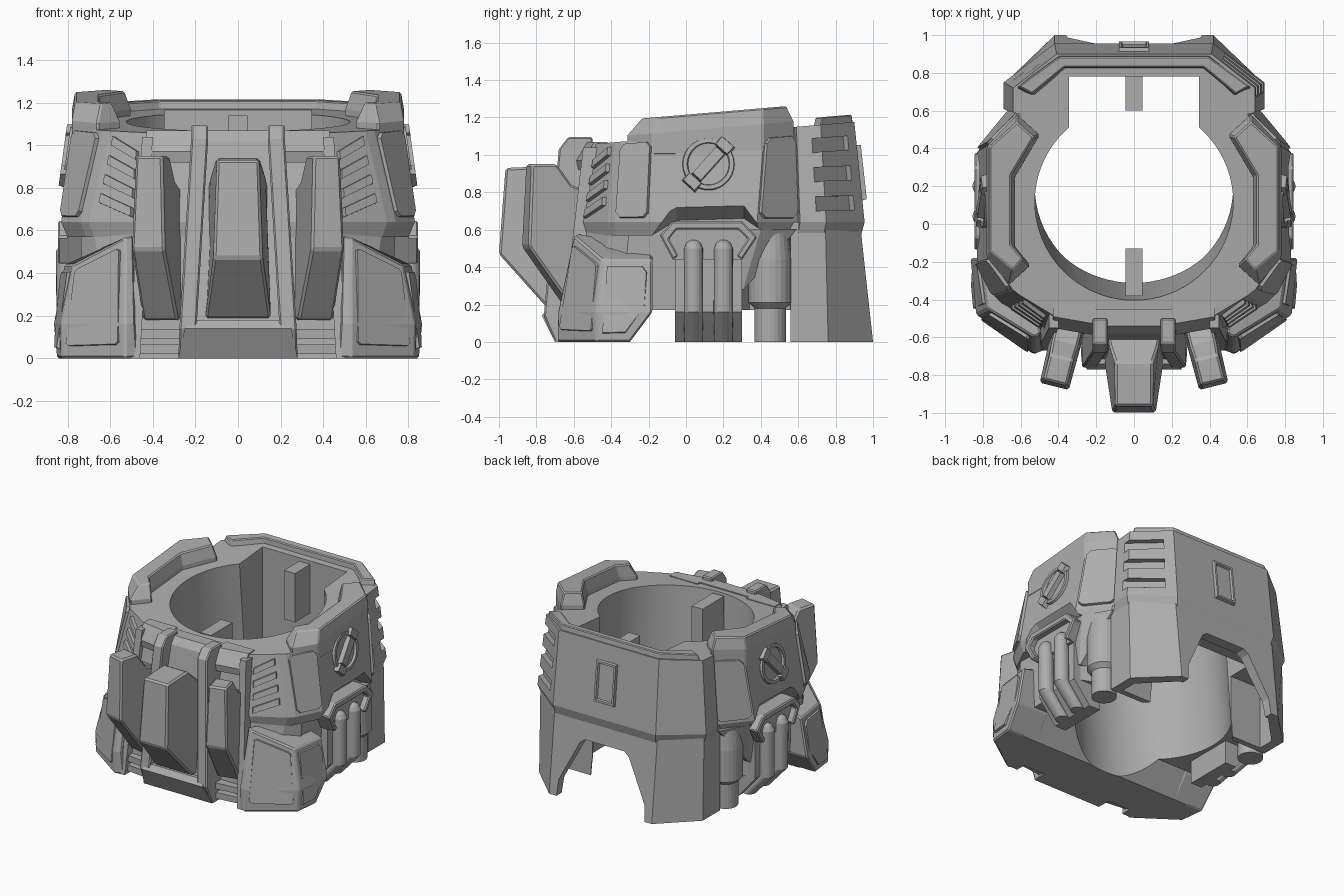
import bpy, bmesh
from math import sin, cos, pi, radians
from mathutils import Vector, Matrix

cube = bpy.data.objects.get("Cube")
if cube:
    bpy.data.objects.remove(cube, do_unlink=True)

grey = bpy.data.materials.new("warm_grey")
grey.use_nodes = True
grey.diffuse_color = (0.42, 0.42, 0.42, 1)
grey.node_tree.nodes["Principled BSDF"].inputs["Base Color"].default_value = grey.diffuse_color


def finish(name, bm, mirror=False, bevel=0.0):
    if mirror:
        geom = bm.verts[:] + bm.edges[:] + bm.faces[:]
        copy = bmesh.ops.duplicate(bm, geom=geom)["geom"]
        for v in copy:
            if isinstance(v, bmesh.types.BMVert):
                v.co.x *= -1
    bmesh.ops.recalc_face_normals(bm, faces=bm.faces[:])
    me = bpy.data.meshes.new(name)
    bm.to_mesh(me)
    bm.free()
    me.materials.append(grey)
    ob = bpy.data.objects.new(name, me)
    bpy.context.collection.objects.link(ob)
    if bevel:
        mod = ob.modifiers.new("edge", "BEVEL")
        mod.width, mod.limit_method, mod.angle_limit = bevel, "ANGLE", radians(35)
    return ob


def loft(name, sections, mirror=False, bevel=0.0):
    """Skin closed rings of equal length and cap both ends."""
    bm = bmesh.new()
    rings = [[bm.verts.new(p) for p in s] for s in sections]
    n = len(rings[0])
    for a, b in zip(rings, rings[1:]):
        for i in range(n):
            bm.faces.new((a[i], a[(i + 1) % n], b[(i + 1) % n], b[i]))
    bm.faces.new(rings[0])
    bm.faces.new(rings[-1])
    return finish(name, bm, mirror, bevel)


def panel(name, pts, up=0.02, down=0.03, rim=0.0, sink=0.01, mirror=True):
    """Raised plate on a surface, with chamfered edge and optional sunken middle."""
    pts = [Vector(p) for p in pts]
    c = sum(pts, Vector()) / len(pts)
    n = sum(((a - c).cross(b - c) for a, b in zip(pts, pts[1:] + pts[:1])), Vector()).normalized()
    if n.dot(Vector((c.x, c.y - 0.2, 0))) < 0:
        n = -n
    bm = bmesh.new()
    low = [bm.verts.new(p - n * down) for p in pts]
    top = [bm.verts.new(p + (c - p).normalized() * up * 0.5 + n * up) for p in pts]
    bm.faces.new(low)
    lid = bm.faces.new(top)
    for i in range(len(pts)):
        j = (i + 1) % len(pts)
        bm.faces.new((low[i], low[j], top[j], top[i]))
    bmesh.ops.recalc_face_normals(bm, faces=bm.faces[:])
    if rim:
        bmesh.ops.inset_individual(bm, faces=[lid], thickness=rim)
        bmesh.ops.inset_individual(bm, faces=[lid], thickness=0.008, depth=-sink)
    return finish(name, bm, mirror)


def on_quad(quad, uvs):
    a, b, c, d = (Vector(p) for p in quad)
    return [a.lerp(b, u).lerp(d.lerp(c, u), v) for u, v in uvs]


def rect(u0, v0, u1, v1, k=0.0):
    if not k:
        return [(u0, v0), (u1, v0), (u1, v1), (u0, v1)]
    h = k * 0.5
    return [(u0 + k, v0), (u1 - k, v0), (u1, v0 + h), (u1, v1 - h),
            (u1 - k, v1), (u0 + k, v1), (u0, v1 - h), (u0, v0 + h)]


def level(pts, z):
    return [(x, y, z(y) if callable(z) else z) for x, y in pts]


def sym(half, z):
    return level(half + [(-x, y) for x, y in reversed(half)], z)


def circle(x, y, z, r, n=20):
    return [(x + r * cos(2 * pi * i / n), y + r * sin(2 * pi * i / n), z) for i in range(n)]


def along_x(pts, x):
    return [(x, y, z) for y, z in pts]


def box(x0, x1, y0, y1, z):
    return level([(x0, y0), (x1, y0), (x1, y1), (x0, y1)], z)


def cut(ob, cutter):
    mod = ob.modifiers.new("cut", "BOOLEAN")
    mod.operation, mod.solver, mod.object = "DIFFERENCE", "EXACT", cutter
    bpy.context.view_layer.objects.active = ob
    bpy.ops.object.modifier_apply(modifier="cut")
    bpy.data.objects.remove(cutter, do_unlink=True)


def deck(y):
    return 1.10 + 0.085 * y


# Lower body and upper shell
flank = [(.72, .3), (.62, .34), (.62, .555), (.67, .56)]
lower = loft("lower_body", [
    sym([(.48, -.6), (.6, -.52), (.72, -.36)] + flank + [(.67, .76), (.42, 1)], 0),
    sym([(.42, -.56), (.68, -.4), (.74, -.3)] + flank + [(.67, .745), (.42, .93)], .64)])
waist = [(.42, -.58), (.7, -.42), (.74, -.38), (.83, -.2), (.83, .38), (.65, .6), (.69, .61), (.69, .75), (.42, .955)]
brim = [(.4, -.5), (.6, -.38), (.64, -.35), (.765, -.18), (.765, .42), (.6, .58), (.64, .59), (.64, .72), (.41, .9)]
shell = loft("upper_shell", [sym([(x * .965, y * .98) for x, y in waist], .57),
                             sym(waist, .64), sym(brim, deck)])

# Tilted bore, rear slot, hollow legs, rear arch, raised sides and side hoods
for ob in (lower, shell):
    cut(ob, loft("bore", [circle(0, .212 - .085 * z, z, .525, 72) for z in (-.2, 1.5)]))
    cut(ob, loft("rear_slot", [box(-.345, .345, .3, .78, z) for z in (-.2, 1.5)]))
cut(lower, loft("leg_hollow", [sym([(.3, .6), (.6, .6), (.6, .72), (.385, .94)], -.01),
                               sym([(.3, .6), (.6, .6), (.6, .68), (.385, .87)], .46)]))
arch = [(.37, -.1), (.35, .12), (.2, .42), (.16, .45)]
arch += [(-x, z) for x, z in reversed(arch)]
cut(lower, loft("arch", [[(x, y, z) for x, z in arch] for y in (.5, 1.2)]))
under = [(-.3, -.1), (-.3, 0), (-.18, .17), (.558, .17), (.558, -.1)]
cut(lower, loft("under_cut", [along_x(under, x) for x in (-1, 1)]))
hood = [(-.18, .5), (-.18, .57), (-.05, .73), (.31, .74), (.43, .58), (.43, .5)]
cut(shell, loft("hood_cut", [along_x([(y, z - .08 * (z > .6)) for y, z in hood], .73),
                             along_x([(y, z + .02 * (z > .6)) for y, z in hood], .86)], True))

# Rear corner vents cut into the shell
rear = [(*waist[8], .64), (*waist[7], .64), (*brim[7], deck(.72)), (*brim[8], deck(.9))]
for v in (.12, .42, .72):
    cut(shell, panel("vent", on_quad(rear, rect(.2, v, 1.2, v + .15)), .05, .04))
for ob in (lower, shell):
    bpy.context.view_layer.objects.active = ob
    ob.select_set(True)
    bpy.ops.object.shade_smooth_by_angle(angle=radians(7))
    ob.select_set(False)

# Raised collar around the top
side_rim = [(.66, -.32), (.78, -.175), (.78, .41), (.62, .58), (.5, .47), (.63, .25), (.63, -.12), (.55, -.22)]
rim_top = [(.64, -.24), (.765, -.14), (.765, .41), (.62, .54), (.53, .46), (.65, .26), (.65, -.11), (.59, -.18)]
loft("side_collar", [level(side_rim, 1.0), level(side_rim, lambda y: deck(y) + .03),
                     level(rim_top, lambda y: deck(y) + .115)], True, .008)
loft("rear_collar", [
    sym([(.07, .82), (.36, .82), (.52, .67), (.635, .71), (.405, .895), (.07, .9)], 1.1),
    sym([(.07, .83), (.37, .83), (.54, .69), (.61, .73), (.395, .885), (.07, .885)], lambda y: 1.14 + .085 * y)],
    False, .006)
for name, y0, y1 in (("front_tab", -.38, -.13), ("rear_tab", .6, .82)):
    loft(name, [box(-.045, .045, y0, y1, z) for z in (.78, deck(y0) - .01)])

# Shell panels
fore = [(*waist[2], .64), (*waist[3], .64), (*brim[3], deck(-.18)), (*brim[2], deck(-.35))]
aft = [(*waist[4], .64), (*waist[5], .64), (*brim[5], deck(.58)), (*brim[4], deck(.42))]
slant = [(*waist[0], .64), (*waist[1], .64), (*brim[1], deck(-.38)), (*brim[0], deck(-.5))]
panel("fore_panel", on_quad(fore, rect(.03, .04, 1, .98, .12)), .018)
panel("aft_panel", on_quad(aft, rect(.03, .03, .97, .92, .12)), .018)
for i in range(4):
    v = .04 + .21 * i
    panel("corner_slat", on_quad(slant, [(.25, v), (.9, v + .17), (.9, v + .28), (.25, v + .11)]), .022)
panel("rear_box", [(x, .955 - .11 * (z - .64), z) for x, z in rect(-.085, .75, .085, 1.06)],
      .025, .03, .02, .015, False)


# Round port on each side
def side(y, z):
    return (.83 - .137 * (z - .64), y, z)


panel("port_ring", [side(y, z) for y, z, _ in circle(.12, .95, 0, .145, 28)], .018, .03, .022, .03)
turn = Matrix.Rotation(radians(48), 2)
for name, shift, long, wide in (("port_bar", 0, .11, .035), ("port_clamp", -.13, .035, .055),
                                ("port_clamp", .13, .035, .055)):
    corners = [turn @ Vector((shift + u * long, v * wide)) for u, v in rect(-1, -1, 1, 1)]
    panel(name, [side(.12 + p.x, .95 + p.y) for p in corners], .035)

# Side exhaust: backing, hood, tubes and rear pipe
loft("exhaust_backing", [box(.55, x, -.06, .3, z) for x, z in ((.64, 0), (.775, .16), (.775, .58))], True)
frame = [(-.14, .57), (-.07, .645), (.3, .645), (.38, .56), (.3, .44),
         (.27, .46), (.33, .55), (.28, .6), (-.05, .6), (-.09, .55), (-.04, .46), (-.07, .44)]
loft("exhaust_hood", [along_x(frame[:5] + frame[-1:], x) for x in (.66, .8)], True)
loft("exhaust_frame", [along_x(frame, x) for x in (.7, .845)], True, .008)
for y in (.04, .2):
    loft("exhaust_tube", [circle(x, y, z, r) for x, z, r in
                          ((.66, 0, .048), (.8, .16, .052), (.805, .5, .05), (.8, .53, .038), (.8, .545, .015))], True)
loft("rear_gusset", [level([(.79, .3), (.79, .4), (.68, .59), (.6, .59), (.6, .3)], .6),
                     level([(.74, .3), (.74, .305), (.73, .31), (.6, .31), (.6, .3)], .28)], True)
loft("rear_pipe", [circle(.64, .45, z, r, 24) for z, r in
                   ((0, .085), (.18, .085), (.21, .115), (.44, .115), (.58, .1))], True)

# Front corner armour with framed plates
foot = [(.47, -.66), (.53, -.69), (.83, -.48), (.85, -.3), (.6, -.3)]
knee = [(.48, -.67), (.53, -.685), (.835, -.48), (.865, -.18), (.6, -.18)]
cap = [(.49, -.58, .58), (.53, -.6, .57), (.775, -.45, .44), (.815, -.18, .44), (.6, -.18, .5)]
loft("corner_armour", [level(foot, 0), level(knee, .16), cap], True, .01)
panel("corner_plate", on_quad([(.53, -.69, .02), (.83, -.48, .02), cap[2], cap[1]],
                              rect(.07, .07, .93, .93, .05)), .018)
panel("side_plate", on_quad([(.835, -.48, .02), (.86, -.2, .02), cap[3], cap[2]],
                            [(.1, .05), (.55, .05), (.92, .38), (.92, .85), (.82, .93), (.1, .93)]), .018)

# Front column with twin posts, sill and lips
loft("front_column", [box(-.2, .2, y, -.45, z) for y, z in ((-.68, 0), (-.72, .14), (-.58, 1.02), (-.54, 1.07))])
loft("front_post", [box(x, x + w, y, -.5, z) for x, w, y, z in
                    ((.2, .08, -.7, 0), (.195, .08, -.76, .14), (.14, .08, -.68, 1.03), (.14, .08, -.63, 1.095))],
     True, .008)
loft("front_sill", [box(-x, x, y, -.5, z) for x, y, z in ((.28, -.7, 0), (.25, -.77, .14), (.23, -.74, .18))])
loft("upper_lip", [level([(.2, y), (.43, y + .04), (.43, -.42), (.2, -.42)], z)
                   for y, z in ((-.58, .92), (-.59, .97), (-.53, 1.07))], True)
for z in (.02, .09):
    loft("lower_bar", [level([(.25, -.66), (.5, -.63), (.5, -.5), (.25, -.5)], h) for h in (z, z + .045)], True)
loft("inner_strip", [box(x, x + .05, y, -.4, z) for x, y, z in ((.46, -.67, 0), (.4, -.55, 1.04))], True)


# Front fins
def fin(name, pts, pivot=(0, 0), angle=0, mirror=False):
    m = Matrix.Translation((*pivot, 0)) @ Matrix.Rotation(radians(angle), 4, "Z")
    loft(name, [[m @ Vector((s * w, y, z)) for y, z, w in pts] for s in (-1, 1)], mirror, .012)


fin("centre_fin", [(-.58, .8, .14), (-.64, .85, .13), (-.73, .94, .1), (-.965, .93, .1),
                   (-1, .47, .115), (-.75, .19, .155), (-.58, .19, .155)])
fin("side_fin", [(.05, .78, .07), (-.1, .84, .07), (-.18, .95, .065), (-.32, .95, .065),
                 (-.34, .51, .08), (-.1, .18, .085), (.05, .18, .085)], (.34, -.53), 14, True)
